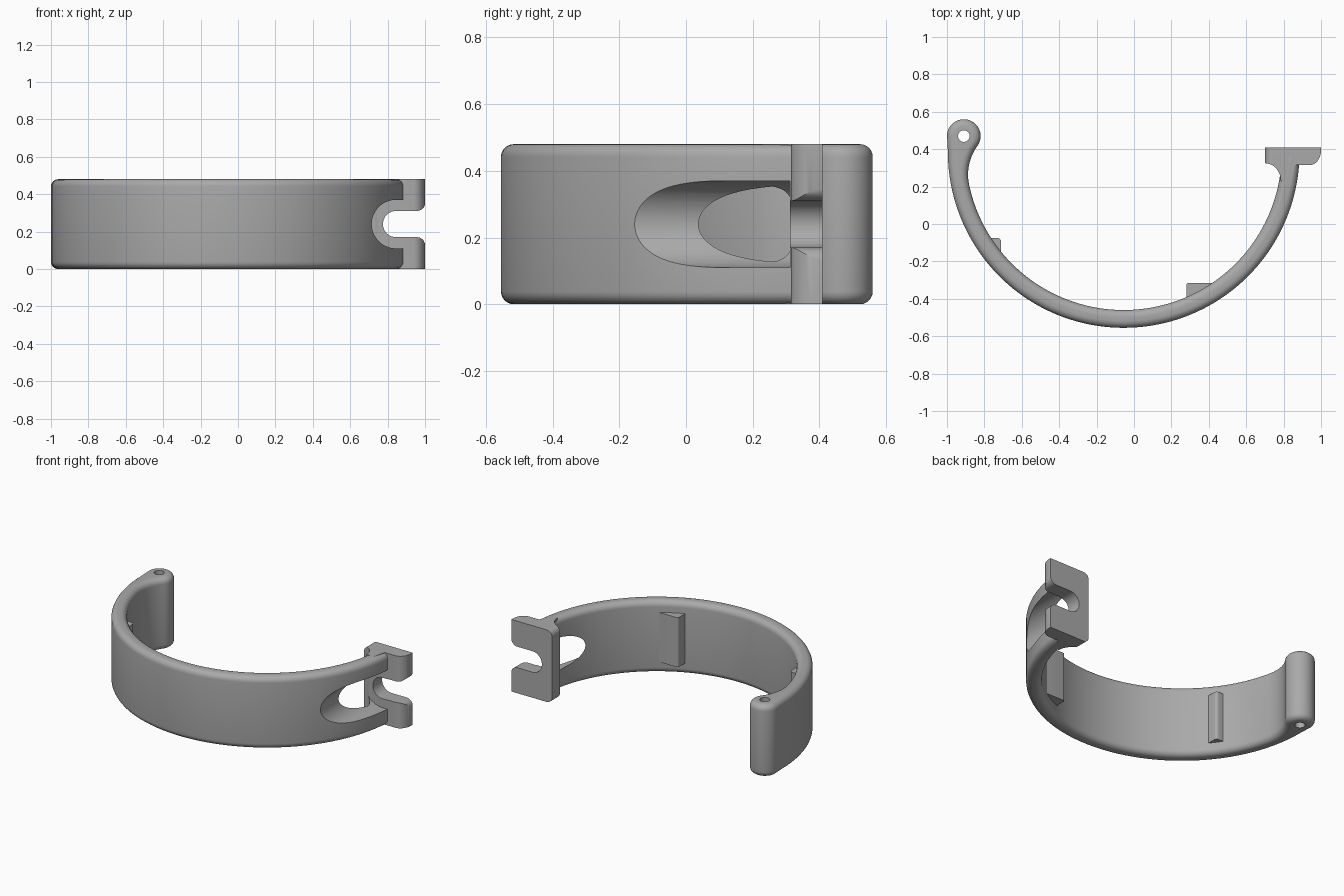
import bpy, bmesh, math
from mathutils import Vector

if "Cube" in bpy.data.objects:
    bpy.data.objects.remove(bpy.data.objects["Cube"], do_unlink=True)

HEIGHT = 0.48
MID = HEIGHT / 2

grey = bpy.data.materials.new("grey_plastic")
grey.use_nodes = True
grey.diffuse_color = (0.4, 0.4, 0.4, 1)
grey.node_tree.nodes["Principled BSDF"].inputs["Base Color"].default_value = (0.4, 0.4, 0.4, 1)


def arc(cx, cy, rx, a0, a1, n, ry=None):
    """Points along an arc, angles in degrees."""
    ry = rx if ry is None else ry
    out = []
    for i in range(n + 1):
        a = math.radians(a0 + (a1 - a0) * i / n)
        out.append((cx + rx * math.cos(a), cy + ry * math.sin(a)))
    return out


def prism(name, pts, lo, hi, axis="z", round_rim=0):
    """Extrude a closed outline along z or y, optionally rounding both rims."""
    bm = bmesh.new()
    place = (lambda u, v, w: (u, v, w)) if axis == "z" else (lambda u, v, w: (u, w, v))
    face = bm.faces.new([bm.verts.new(place(u, v, lo)) for u, v in pts])
    ext = bmesh.ops.extrude_face_region(bm, geom=[face])
    shift = Vector(place(0, 0, hi - lo))
    bmesh.ops.translate(bm, vec=shift,
                        verts=[g for g in ext["geom"] if isinstance(g, bmesh.types.BMVert)])
    bmesh.ops.recalc_face_normals(bm, faces=bm.faces)
    if round_rim:
        rim = [e for e in bm.edges if abs(e.verts[0].co.z - e.verts[1].co.z) < 1e-6]
        bmesh.ops.bevel(bm, geom=rim, offset=round_rim, segments=6, profile=0.5,
                        affect="EDGES", clamp_overlap=False)
    me = bpy.data.meshes.new(name)
    bm.to_mesh(me)
    bm.free()
    me.materials.append(grey)
    ob = bpy.data.objects.new(name, me)
    bpy.context.collection.objects.link(ob)
    return ob


def boolean(ob, tool, op="DIFFERENCE"):
    mod = ob.modifiers.new("cut", "BOOLEAN")
    mod.operation, mod.object, mod.solver = op, tool, "EXACT"
    deps = bpy.context.evaluated_depsgraph_get()
    me = bpy.data.meshes.new_from_object(ob.evaluated_get(deps))
    ob.modifiers.clear()
    ob.data = me


# Band outline: outer arc, hinge barrel, blending fillet, inner arc
centre = Vector((-0.055, 0.385))
R_OUT, R_IN = 0.94, 0.845
barrel, R_BAR = Vector((-0.91, 0.47)), 0.09
leave = 192
u = Vector((math.cos(math.radians(leave)), math.sin(math.radians(leave))))
touch = centre + R_IN * u
d = touch - barrel
r_fil = (d.length_squared - R_BAR ** 2) / (2 * R_BAR + 2 * d.dot(u))
fil = touch - r_fil * u
to_fil = fil - barrel
meet = math.degrees(math.atan2(to_fil.y, to_fil.x))

outline = arc(*centre, R_OUT, 1, -180, 96)
outline += arc(*barrel, R_BAR, 175, meet, 28)
outline += arc(*fil, r_fil, 180 + meet, leave, 12)[1:]
outline += arc(*centre, R_IN, leave, 361, 84)[1:]
band = prism("band", outline, 0, HEIGHT, round_rim=0.038)

# Clasp plate with its inner fillet and rounded outer corner
plate_outline = [(1.0, 0.41), (0.70, 0.41)]
plate_outline += arc(0.70, 0.23, 0.085, 90, 0, 10, 0.095)
plate_outline += [(0.84, 0.23), (0.86, 0.315)]
plate_outline += arc(0.94, 0.395, 0.06, -90, 0, 10, 0.08)
plate = prism("clasp_plate", plate_outline, 0, HEIGHT)

# Helper shapes
RC = 0.04
slab = prism("slab_helper", arc(0.70 + RC, HEIGHT - RC, RC, 90, 180, 8)
             + arc(0.70 + RC, RC, RC, 180, 270, 8) + [(1.1, 0), (1.1, HEIGHT)], 0.1, 0.6, "y")
recess = prism("recess_helper", arc(0.845, MID, 0.13, 90, 270, 40)
               + [(1.2, MID - 0.13), (1.2, MID + 0.13)], -0.7, 0.312, "y")
FL = 0.045
slot = prism("slot_helper", arc(0.845, MID, 0.07, 90, 270, 28)
             + arc(1.001 - FL, MID - 0.07 - FL, FL, 90, 0, 8)
             + [(1.1, MID - 0.07 - FL), (1.1, MID + 0.07 + FL)]
             + arc(1.001 - FL, MID + 0.07 + FL, FL, 0, -90, 8), 0.2, 0.6, "y")
pin = prism("pin_helper", arc(*barrel, 0.031, 0, 348.75, 31), -0.1, HEIGHT + 0.1)

boolean(plate, slab, "INTERSECT")
for part, tools in ((band, (recess, slot, pin)), (plate, (recess, slot))):
    for tool in tools:
        boolean(part, tool)
for tool in (slab, recess, slot, pin):
    bpy.data.objects.remove(tool, do_unlink=True)

# Inner stop pads, running into the band
front_pad = prism("front_pad", [(0.44, -0.315)] + arc(0.292, -0.327, 0.012, 90, 180, 5)
                  + [(0.28, -0.43)], 0.075, 0.405)
side_pad = prism("side_pad", [(-0.71, -0.18)] + arc(-0.73, -0.095, 0.02, 0, 90, 6)
                 + [(-0.79, -0.075)], 0.075, 0.405)

# Smooth curves, sharp edges
bpy.ops.object.select_all(action="DESELECT")
for ob in (band, plate, front_pad, side_pad):
    ob.select_set(True)
bpy.context.view_layer.objects.active = band
bpy.ops.object.shade_smooth_by_angle(angle=math.radians(30))
